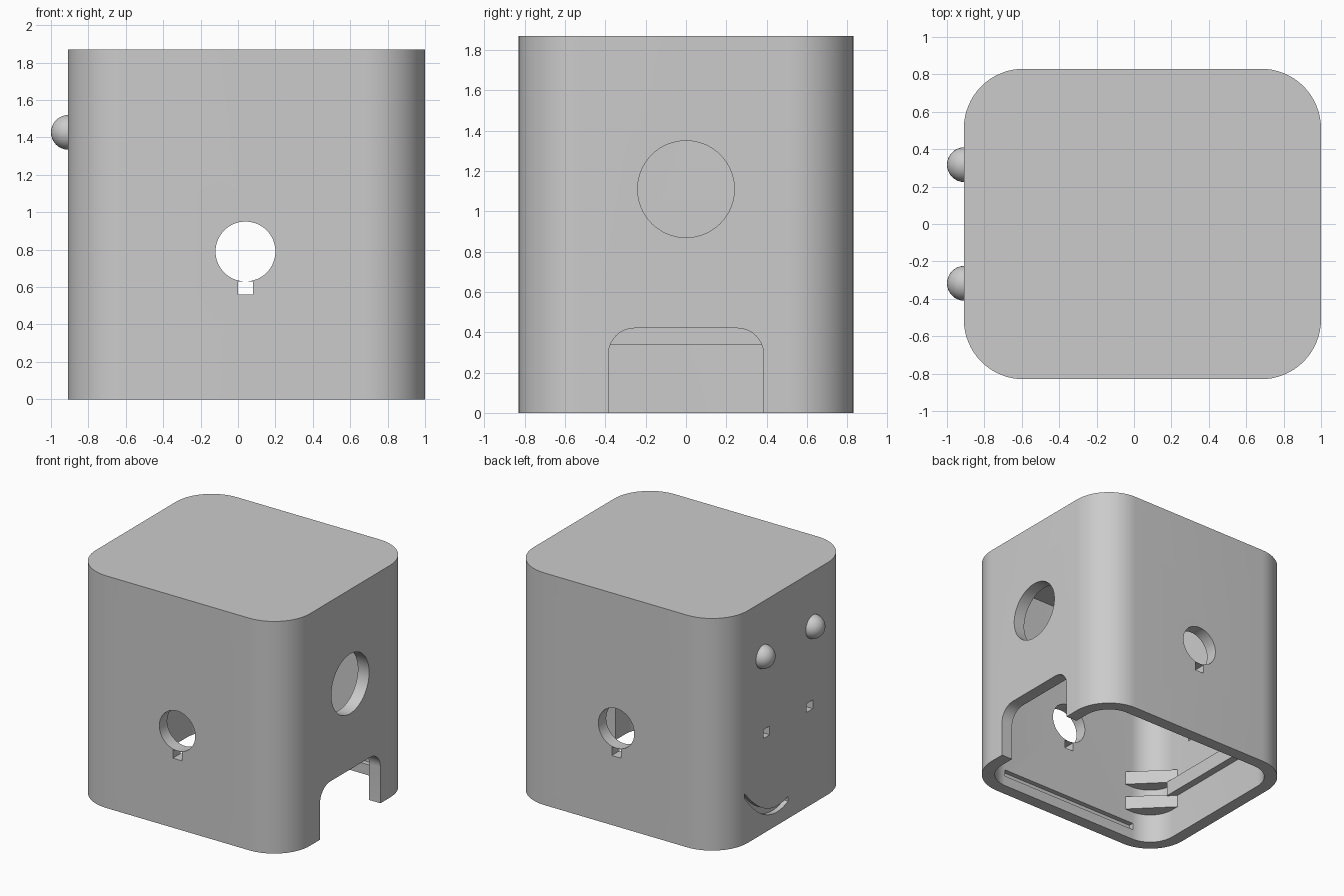
import bpy, bmesh, math

if "Cube" in bpy.data.objects:
    bpy.data.objects.remove(bpy.data.objects["Cube"])

grey = bpy.data.materials.new("light_grey")
grey.use_nodes = True
grey.diffuse_color = (0.6, 0.6, 0.6, 1)
grey.node_tree.nodes["Principled BSDF"].inputs["Base Color"].default_value = (0.6, 0.6, 0.6, 1)

WALL = 0.10
X0, X1, Y, H = -0.91, 1.0, 0.83, 1.87
MID = (X0 + X1) / 2


def arc(cx, cy, r, start, end, n):
    """Points along an arc, angles in degrees."""
    return [(cx + r * math.cos(math.radians(start + (end - start) * i / n)),
             cy + r * math.sin(math.radians(start + (end - start) * i / n)))
            for i in range(n + 1)]


def circle(cx, cy, r):
    return arc(cx, cy, r, 0, 360, 64)[:-1]


def rect(a0, a1, b0, b1):
    return [(a0, b0), (a1, b0), (a1, b1), (a0, b1)]


def rounded_rect(a0, a1, b0, b1, r):
    return (arc(a1 - r, b1 - r, r, 0, 90, 16) + arc(a0 + r, b1 - r, r, 90, 180, 16)
            + arc(a0 + r, b0 + r, r, 180, 270, 16) + arc(a1 - r, b0 + r, r, 270, 360, 16))


def finish(bm, name):
    bmesh.ops.recalc_face_normals(bm, faces=bm.faces)
    mesh = bpy.data.meshes.new(name)
    bm.to_mesh(mesh)
    bm.free()
    mesh.materials.append(grey)
    obj = bpy.data.objects.new(name, mesh)
    bpy.context.collection.objects.link(obj)
    return obj


def prism(name, outline, axis, lo, hi):
    """Extrude a 2D outline along an axis."""
    place = {"x": lambda a, b, c: (c, a, b),
             "y": lambda a, b, c: (a, c, b),
             "z": lambda a, b, c: (a, b, c)}[axis]
    bm = bmesh.new()
    low = [bm.verts.new(place(a, b, lo)) for a, b in outline]
    high = [bm.verts.new(place(a, b, hi)) for a, b in outline]
    bm.faces.new(low)
    bm.faces.new(high)
    for i in range(len(low)):
        j = (i + 1) % len(low)
        bm.faces.new((low[i], low[j], high[j], high[i]))
    return finish(bm, name)


def activate(obj):
    bpy.ops.object.select_all(action="DESELECT")
    obj.select_set(True)
    bpy.context.view_layer.objects.active = obj


def cut(target, cutter):
    mod = target.modifiers.new("cut", "BOOLEAN")
    mod.operation = "DIFFERENCE"
    mod.solver = "EXACT"
    mod.object = cutter
    activate(target)
    bpy.ops.object.modifier_apply(modifier=mod.name)
    bpy.data.objects.remove(cutter)


def smooth(obj, angle=30):
    activate(obj)
    bpy.ops.object.shade_smooth_by_angle(angle=math.radians(angle))


# Hollow shell, open underneath
shell = prism("shell", rounded_rect(X0, X1, -Y, Y, 0.32), "z", 0, H)
cut(shell, prism("cavity", rounded_rect(X0 + WALL, X1 - WALL, -Y + WALL, Y - WALL, 0.22),
                 "z", -0.1, H - WALL))

# Round holes with key slots through the front and back walls
cut(shell, prism("side_holes", circle(0.04, 0.79, 0.16), "y", -1, 1))
cut(shell, prism("key_slots", rect(0.0, 0.08, 0.56, 0.63), "y", -1, 1))

# Large round hole and arched doorway in the +x wall
cut(shell, prism("large_hole", circle(0, 1.11, 0.24), "x", 0.8, 1.1))
door = [(-0.385, -0.1), (0.385, -0.1)] + arc(0.255, 0.29, 0.13, 0, 90, 12) \
    + arc(-0.255, 0.29, 0.13, 90, 180, 12)
cut(shell, prism("doorway", door, "x", 0.8, 1.1))

# Small square openings in the -x wall
for side in (-1, 1):
    y = 0.275 * side
    cut(shell, prism("small_slot", rect(y - 0.04, y + 0.04, 0.765, 0.835), "x", -1, -0.75))

# Curved mouth engraved in the -x wall
steps = [i / 16 for i in range(17)]
line = [(0.55 * t, 0.14 + 0.23 * t) for t in steps]
lower = [(y, z - 0.48 * t * (1 - t)) for t, (y, z) in zip(steps, line)]
upper = [(y, z + 0.04 - 0.44 * t * (1 - t)) for t, (y, z) in zip(steps, line)]
cut(shell, prism("mouth", lower + upper[::-1], "x", -1, X0 + 0.04))

# Lid grooves along the inner front and back walls
for side in (-1, 1):
    y0, y1 = sorted((side * 0.70, side * 0.77))
    cut(shell, prism("lid_groove", rect(-0.6, 0.68, y0, y1), "z", 0.085, 0.14))
smooth(shell)

# Ledge inside the -x wall
prism("inner_ledge", rect(X0 + 0.05, X0 + WALL + 0.06, -0.5, 0.5), "z", 0.34, 0.46)

# Corner brackets beside the ledge, in pairs
for side, middle in ((-1, 225), (1, 135)):
    outline = arc(X0 + 0.32, side * 0.51, 0.26, middle - 65, middle + 65, 12)
    for z in (0.24, 0.46):
        smooth(prism("corner_bracket", outline, "z", z, z + 0.11))

# Domed eyes
for side in (-1, 1):
    bm = bmesh.new()
    bmesh.ops.create_uvsphere(bm, u_segments=32, v_segments=16, radius=0.093)
    bmesh.ops.translate(bm, verts=bm.verts, vec=(X0 + 0.003, 0.317 * side, 1.427))
    smooth(finish(bm, "eye"), 60)
